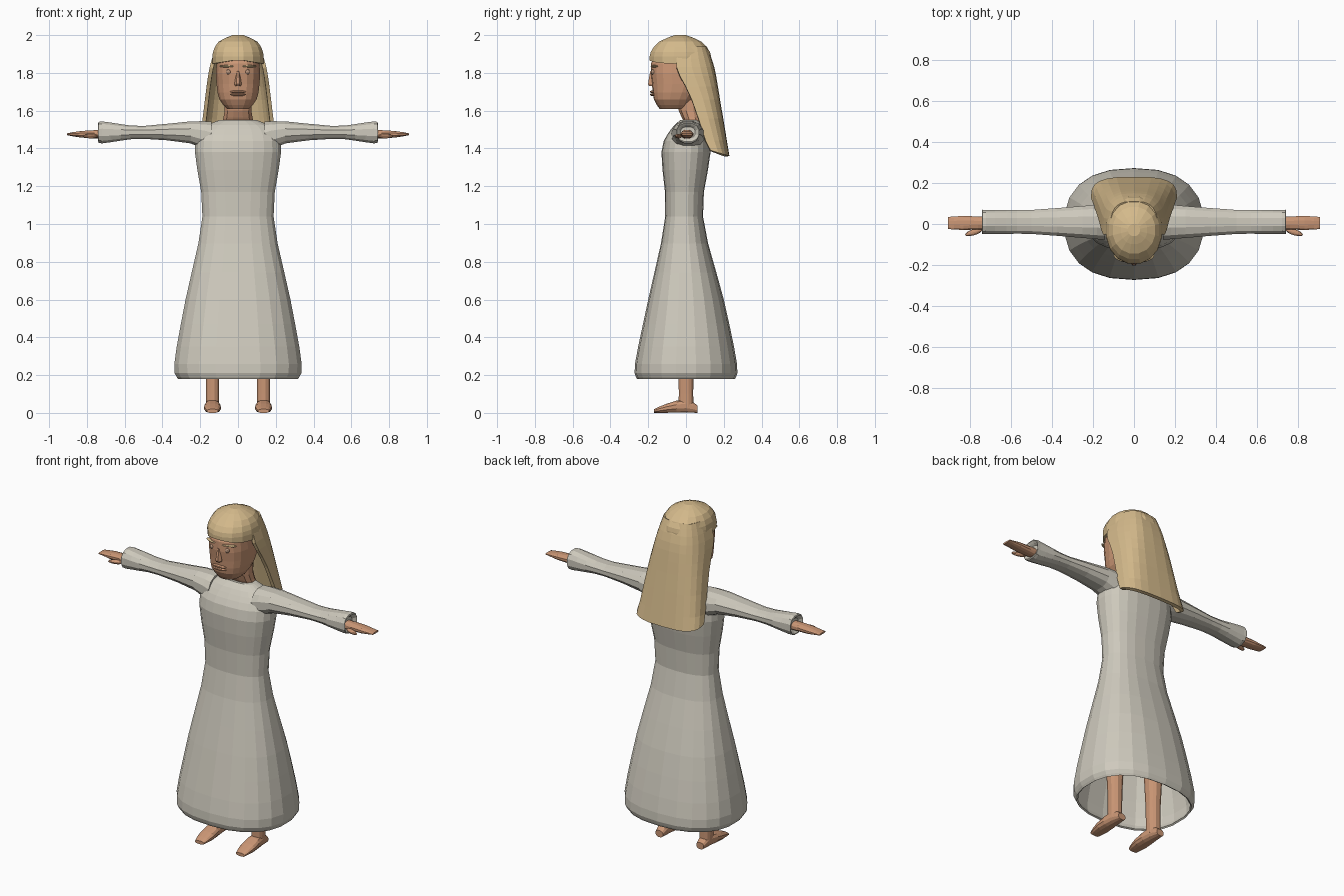
import bpy, bmesh, math
from mathutils import Matrix, Vector

cube = bpy.data.objects.get("Cube")
if cube:
    bpy.data.objects.remove(cube, do_unlink=True)


def material(name, *rgb):
    mat = bpy.data.materials.new(name)
    mat.use_nodes = True
    mat.diffuse_color = (*rgb, 1)
    shader = mat.node_tree.nodes["Principled BSDF"]
    shader.inputs["Base Color"].default_value = mat.diffuse_color
    return mat


CLOTH = material("off_white_cloth", 0.62, 0.59, 0.51)
SKIN = material("warm_skin", 0.6, 0.31, 0.18)
HAIR = material("blond_hair", 0.66, 0.49, 0.26)
EYE = material("eye_tan", 0.45, 0.28, 0.19)


def make_object(name, bm, mat, mirror=False, thickness=0):
    mesh = bpy.data.meshes.new(name)
    bm.to_mesh(mesh)
    bm.free()
    mesh.materials.append(mat)
    part = bpy.data.objects.new(name, mesh)
    bpy.context.collection.objects.link(part)
    if thickness:
        shell = part.modifiers.new("thickness", "SOLIDIFY")
        shell.thickness = thickness
    if mirror:
        part.modifiers.new("mirror", "MIRROR")


def smooth_rows(keys, steps):
    """Insert evenly eased rows between key rows with a cardinal spline."""
    keys = [Vector(key) for key in keys]
    last = len(keys) - 1
    rows = []
    for i in range(last):
        start, end = keys[i], keys[i + 1]
        leave = (end - keys[max(i - 1, 0)]) / 2
        arrive = (keys[min(i + 2, last)] - start) / 2
        for step in range(steps):
            t = step / steps
            ease = t * t * (3 - 2 * t)
            rows.append(start.lerp(end, ease)
                        + leave * t * (1 - t) ** 2 - arrive * t * t * (1 - t))
    return rows + [keys[last]]


def rounded(angle, power):
    """Point on a unit superellipse."""
    return [math.copysign(abs(value) ** (2 / power), value)
            for value in (math.cos(angle), math.sin(angle))]


def bridge(bm, rings, closed=True):
    for upper, lower in zip(rings, rings[1:]):
        count = len(upper)
        for i in range(count if closed else count - 1):
            j = (i + 1) % count
            bm.faces.new((upper[i], upper[j], lower[j], lower[i]))


def loft(name, mat, axis, centre, keys, sides=12, power=2.4, steps=2,
         mirror=False, thickness=0, droop=0):
    """Skin rows of (position, half width, half depth, optional depth shift).

    A shell with thickness is left open at its last row."""
    bm = bmesh.new()
    rings = []
    padded = [(*key, 0)[:4] for key in keys]
    for along, width, depth, shift in smooth_rows(padded, steps):
        ring = []
        for k in range(sides):
            u, v = rounded(math.tau * (k + 0.5) / sides, power)
            across = centre[0] + u * width
            deep = centre[1] + shift + v * depth
            place = {"x": (along, across, deep), "y": (across, along, deep),
                     "z": (across, deep, along)}
            ring.append(bm.verts.new(place[axis]))
        rings.append(ring)
    for vert in rings[-1]:
        vert.co.z -= droop * abs(vert.co.x)
    bridge(bm, rings)
    bm.faces.new(rings[0])
    if not thickness:
        bm.faces.new(rings[-1])
    bmesh.ops.recalc_face_normals(bm, faces=bm.faces)
    make_object(name, bm, mat, mirror, thickness)


def ellipsoid(name, mat, centre, radii, turn=0, mirror=False):
    bm = bmesh.new()
    shape = Matrix.LocRotScale(Vector(centre), Matrix.Rotation(turn, 3, "Z").to_quaternion(),
                               Vector(radii))
    bmesh.ops.create_uvsphere(bm, u_segments=10, v_segments=6, radius=1, matrix=shape)
    make_object(name, bm, mat, mirror)


# Long dress, open at the hem
loft("dress", CLOTH, "z", (0, 0),
     [(1.55, 0.1, 0.05, 0.02), (1.5, 0.2, 0.09, 0.01), (1.38, 0.23, 0.13),
      (1.04, 0.19, 0.1, -0.01), (0.6, 0.28, 0.2), (0.26, 0.34, 0.27),
      (0.18, 0.32, 0.26)], sides=22, steps=3, thickness=0.01)

# Sleeves with a flared, recessed cuff
loft("sleeves", CLOTH, "x", (0.01, 1.485),
     [(0.14, 0.09, 0.09, -0.03), (0.25, 0.08, 0.06), (0.5, 0.06, 0.035),
      (0.62, 0.06, 0.045), (0.72, 0.06, 0.06), (0.74, 0.06, 0.05),
      (0.72, 0.04, 0.03)], mirror=True)

# Hands and thumbs
loft("hands", SKIN, "x", (0.005, 1.475),
     [(0.7, 0.03, 0.025), (0.83, 0.035, 0.018), (0.905, 0.03, 0.005)], mirror=True)
ellipsoid("thumbs", SKIN, (0.78, -0.04, 1.465), (0.045, 0.015, 0.012),
          turn=-0.3, mirror=True)

# Legs and bare feet
loft("legs", SKIN, "z", (0.135, 0),
     [(0.9, 0.06, 0.06), (0.4, 0.045, 0.05), (0.2, 0.037, 0.04),
      (0.03, 0.035, 0.04)], mirror=True)
loft("feet", SKIN, "y", (0.135, 0),
     [(-0.17, 0.03, 0.01, 0.01), (-0.1, 0.045, 0.025, 0.025),
      (0, 0.036, 0.037, 0.037), (0.06, 0.025, 0.02, 0.02)], mirror=True)

# Head and neck
loft("head", SKIN, "z", (0, -0.04),
     [(1.95, 0.07, 0.09), (1.85, 0.115, 0.145), (1.74, 0.115, 0.14),
      (1.66, 0.1, 0.11, -0.02), (1.61, 0.06, 0.08, -0.02)], sides=18)
loft("neck", SKIN, "z", (0, 0.02),
     [(1.7, 0.075, 0.07), (1.6, 0.073, 0.06), (1.54, 0.085, 0.05, 0.02)])

# Face details
loft("nose", SKIN, "z", (0, -0.17),
     [(1.81, 0.008, 0.02), (1.74, 0.02, 0.033), (1.73, 0.012, 0.02)], sides=8)
for part, height in (("upper_lip", 1.7), ("lower_lip", 1.685)):
    ellipsoid(part, SKIN, (0, -0.175, height), (0.045, 0.016, 0.008))
ellipsoid("eyes", EYE, (0.05, -0.172, 1.805), (0.014, 0.014, 0.014), mirror=True)
ellipsoid("eyebrows", HAIR, (0.06, -0.168, 1.835), (0.042, 0.014, 0.006),
          turn=0.35, mirror=True)

# Hair cap over the skull
loft("hair_cap", HAIR, "z", (0, -0.03),
     [(2, 0.03, 0.03), (1.965, 0.105, 0.115), (1.91, 0.135, 0.16),
      (1.87, 0.138, 0.166)], sides=16, power=2.1, thickness=0.02, droop=0.16)

# Long hair hanging down the back, as rows of (height, half width, front, back)
bm = bmesh.new()
rings = []
for height, width, front, back in smooth_rows(
        [(1.94, 0.115, -0.03, 0.11), (1.83, 0.15, -0.05, 0.15),
         (1.66, 0.175, 0.03, 0.18), (1.36, 0.21, 0.13, 0.23)], 3):
    arc = [rounded(math.pi * (1 - k / 12), 3) for k in range(13)]
    rings.append([bm.verts.new((u * width, front + v * (back - front), height))
                  for u, v in arc])
for vert in rings[-1]:
    vert.co.z += 0.3 * (0.23 - vert.co.y)
bridge(bm, rings, closed=False)
make_object("long_hair", bm, HAIR, thickness=0.02)
